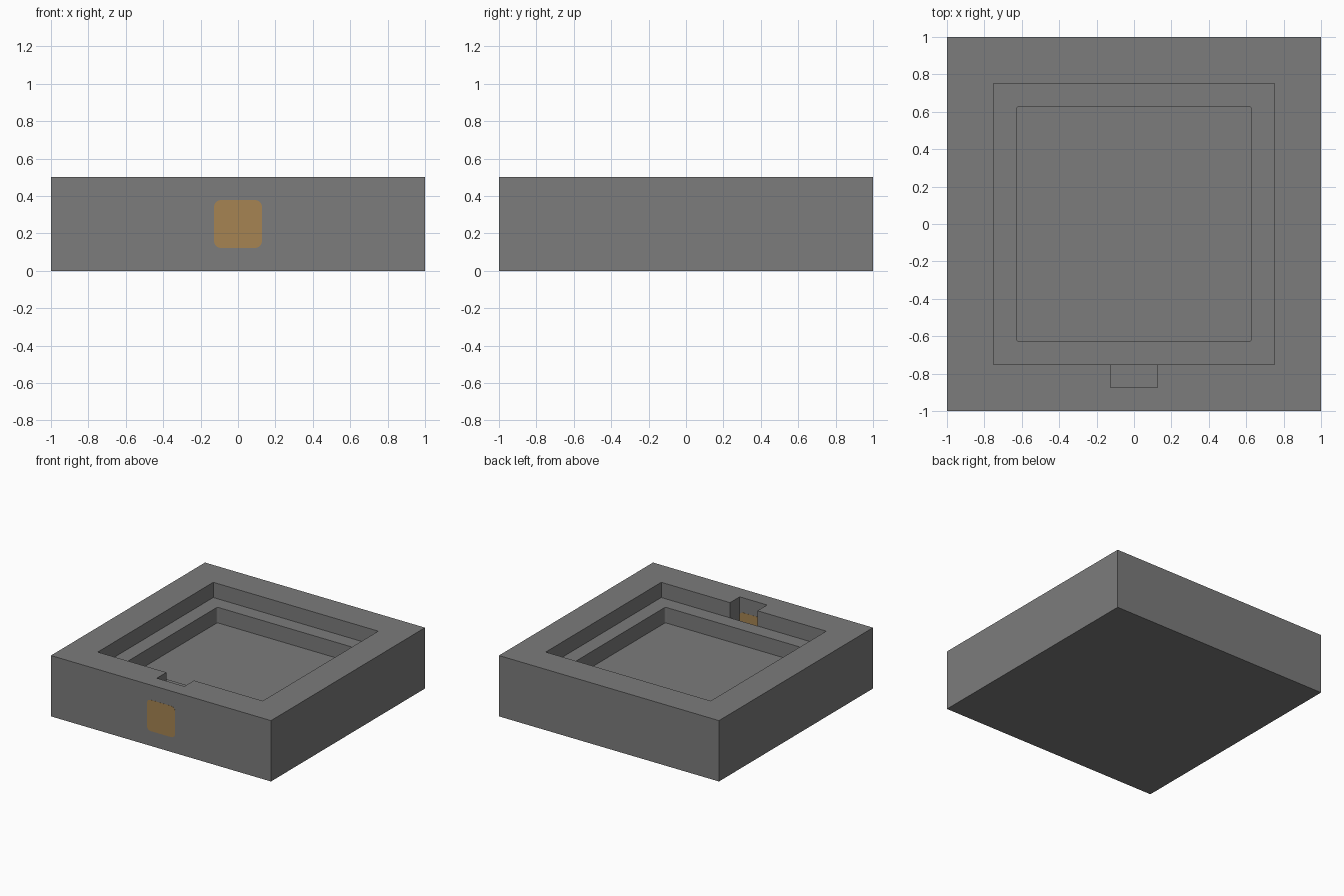
import bpy, bmesh
from mathutils import Vector

if "Cube" in bpy.data.objects:
    bpy.data.objects.remove(bpy.data.objects["Cube"], do_unlink=True)


def material(name, rgb):
    mat = bpy.data.materials.new(name)
    mat.use_nodes = True
    mat.diffuse_color = (*rgb, 1)
    mat.node_tree.nodes["Principled BSDF"].inputs["Base Color"].default_value = (*rgb, 1)
    return mat


def box(name, low, high, mat, round_axis=None, radius=0.0):
    """Box between two corners; edges along round_axis may be rounded."""
    low, high = Vector(low), Vector(high)
    bm = bmesh.new()
    bmesh.ops.create_cube(bm, size=1)
    bmesh.ops.scale(bm, vec=high - low, verts=bm.verts)
    bmesh.ops.translate(bm, vec=(low + high) / 2, verts=bm.verts)
    if round_axis is not None:
        edges = [e for e in bm.edges
                 if abs((e.verts[0].co - e.verts[1].co).normalized()[round_axis]) > 0.9]
        bmesh.ops.bevel(bm, geom=edges, offset=radius, segments=5,
                        profile=0.5, affect='EDGES')
    mesh = bpy.data.meshes.new(name)
    bm.to_mesh(mesh)
    bm.free()
    mesh.materials.append(mat)
    obj = bpy.data.objects.new(name, mesh)
    bpy.context.collection.objects.link(obj)
    return obj


def carve(target, cutter):
    """Subtract the cutter, apply the result and discard the cutter."""
    mod = target.modifiers.new("carve", 'BOOLEAN')
    mod.operation = 'DIFFERENCE'
    mod.solver = 'EXACT'
    mod.object = cutter
    bpy.context.view_layer.objects.active = target
    bpy.ops.object.modifier_apply(modifier=mod.name)
    bpy.data.objects.remove(cutter, do_unlink=True)


grey = material("grey plastic", (0.2, 0.2, 0.2))
amber = material("amber window", (0.38, 0.23, 0.085))

# Square tray body
tray = box("tray_body", (-1, -1, 0), (1, 1, 0.5), grey)

# Deep notch behind the window, then the stepped recess
carve(tray, box("notch_cutter", (-0.125, -0.875, 0.125), (0.125, -0.75, 0.8), grey))
carve(tray, box("upper_cutter", (-0.75, -0.75, 0.375), (0.75, 0.75, 0.8), grey))
carve(tray, box("lower_cutter", (-0.628, -0.628, 0.247), (0.628, 0.628, 0.7), grey, 2, 0.015))

# Rounded window plug through the front wall
box("front_window", (-0.128, -1.001, 0.122), (0.128, -0.874, 0.378), amber, 1, 0.035)
